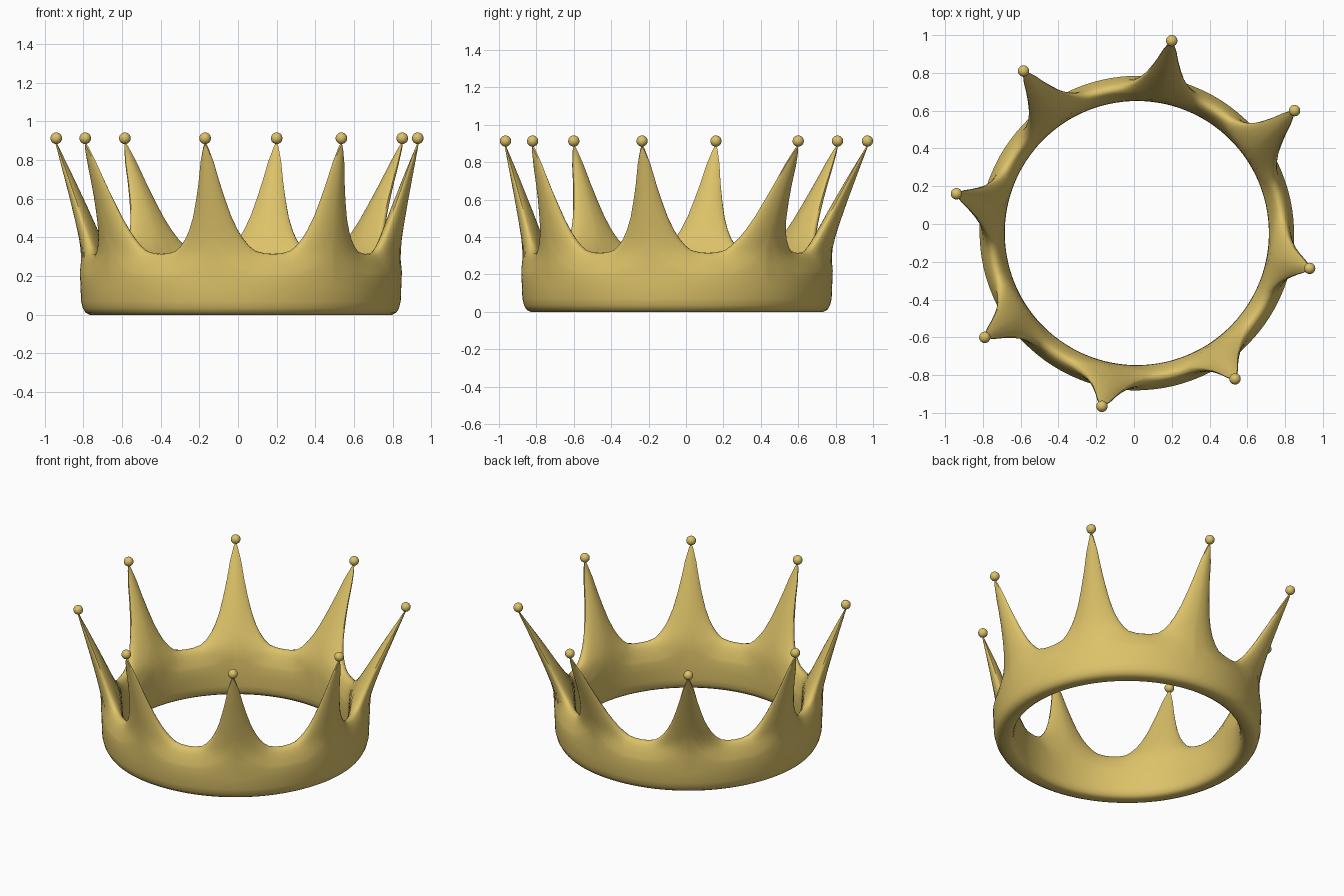
import bpy, bmesh, math
from mathutils import Vector

cube = bpy.data.objects.get("Cube")
if cube:
    bpy.data.objects.remove(cube)

# Single gold colour
gold = bpy.data.materials.new("gold")
gold.use_nodes = True
gold.diffuse_color = (0.72, 0.54, 0.14, 1)
gold.node_tree.nodes["Principled BSDF"].inputs["Base Color"].default_value = gold.diffuse_color

CENTRE = Vector((0.015, -0.048, 0))
MID, HALF = 0.765, 0.065          # wall centre radius and half thickness
VALLEY, TIP = 0.315, 0.895
STEP = math.radians(45)
START = math.radians(80)
BALLS = [(0.20, 0.97), (-0.585, 0.81), (-0.94, 0.16), (-0.79, -0.60),
         (-0.17, -0.965), (0.535, -0.82), (0.93, -0.235), (0.85, 0.60)]

# Rim height against distance from the spike centre (0) to the valley (1)
RIM = [(0, TIP), (0.04, 0.87), (0.115, 0.79), (0.18, 0.69), (0.25, 0.60), (0.33, 0.51),
       (0.42, 0.44), (0.5, 0.395), (0.6, 0.355), (0.7, 0.33), (0.85, 0.318), (1, VALLEY)]
columns = [(-u, h) for u, h in RIM[:0:-1]] + RIM[:-1]
LEVELS = [0.14, 0.28, 0.42, 0.56, 0.7, 0.82, 0.92, 0.98]


def radial(angle, r, z):
    return Vector((r * math.cos(angle), r * math.sin(angle), z))


def section(u, h):
    """Closed wall section as (radius, height), from inner foot round to outer foot."""
    sharp = max(0, 1 - abs(u) / 0.6)
    power = 0.5 + 0.4 * sharp
    shoulder = 0.2 + 0.06 * sharp
    side = [(HALF, 0.07), (HALF, 0.14), (HALF, shoulder)]
    side += [(HALF * (1 - t) ** power, shoulder + t * (h - shoulder)) for t in LEVELS]
    flare = lambda z: 0.012 * min(1, z / 0.3) - 0.006
    inner = [(MID - w + flare(z) * 0.3, z) for w, z in side]
    outer = [(MID + w + flare(z), z) for w, z in side]
    foot_in = [(MID - 0.035, 0), (MID - 0.052, 0.012), (MID - 0.062, 0.035)]
    foot_out = [(MID + 0.053, 0.035), (MID + 0.04, 0.012), (MID + 0.018, 0)]
    return foot_in + inner + [(MID, h)] + outer[::-1] + foot_out


# Crown band with eight spikes, each leaning to its own ball
bm = bmesh.new()
rings = []
for i, (x, y) in enumerate(BALLS):
    base = START + i * STEP
    lean = Vector((x, y, 0)) - CENTRE - radial(base, MID, 0)
    for u, h in columns:
        ring = []
        for r, z in section(u, h):
            weight = max(0, (z - VALLEY) / (TIP - VALLEY)) ** 1.1
            ring.append(bm.verts.new(CENTRE + radial(base + u * STEP / 2, r, z) + lean * weight))
        rings.append(ring)
for a, b in zip(rings, rings[1:] + rings[:1]):
    for j in range(len(a)):
        k = (j + 1) % len(a)
        bm.faces.new((a[j], b[j], b[k], a[k]))
bmesh.ops.recalc_face_normals(bm, faces=bm.faces)
mesh = bpy.data.meshes.new("crown_band")
bm.to_mesh(mesh)
bm.free()
band = bpy.data.objects.new("crown_band", mesh)
bpy.context.collection.objects.link(band)
parts = [band]

# Ball on each spike
for i, (x, y) in enumerate(BALLS):
    bpy.ops.mesh.primitive_uv_sphere_add(segments=24, ring_count=14, radius=0.03, location=(x, y, 0.913))
    ball = bpy.context.object
    ball.name = f"spike_ball_{i + 1}"
    parts.append(ball)

bpy.ops.object.select_all(action='DESELECT')
for part in parts:
    part.data.materials.append(gold)
    part.select_set(True)
bpy.context.view_layer.objects.active = band
bpy.ops.object.shade_smooth_by_angle(angle=math.radians(40))
